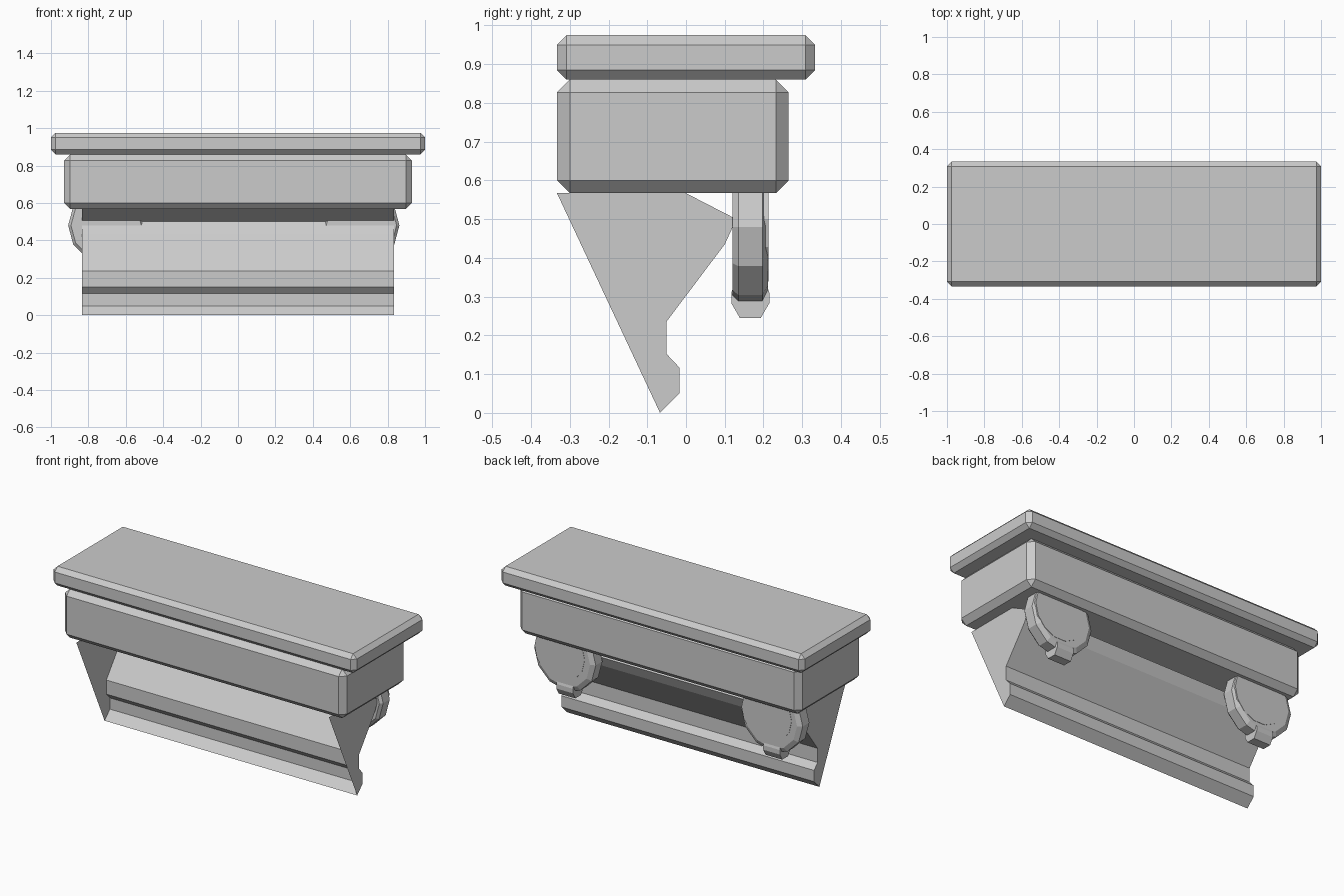
import bpy, bmesh, math

if "Cube" in bpy.data.objects:
    bpy.data.objects.remove(bpy.data.objects["Cube"])


def make_object(name, bm):
    bmesh.ops.recalc_face_normals(bm, faces=bm.faces)
    mesh = bpy.data.meshes.new(name)
    bm.to_mesh(mesh)
    bm.free()
    obj = bpy.data.objects.new(name, mesh)
    bpy.context.collection.objects.link(obj)
    return obj


def chamfered_box(name, lo, hi, chamfer):
    bm = bmesh.new()
    bmesh.ops.create_cube(bm, size=1)
    for v in bm.verts:
        v.co = [hi[i] if v.co[i] > 0 else lo[i] for i in range(3)]
    bmesh.ops.bevel(bm, geom=list(bm.edges), offset=chamfer, segments=1,
                    profile=0.5, affect='EDGES')
    return make_object(name, bm)


def extrude_x(name, profile, x0, x1, open_sides=()):
    """Sweep a (y, z) outline along x with end caps; skip the listed sides."""
    bm = bmesh.new()
    a = [bm.verts.new((x0, y, z)) for y, z in profile]
    b = [bm.verts.new((x1, y, z)) for y, z in profile]
    n = len(profile)
    for i in range(n):
        if i not in open_sides:
            j = (i + 1) % n
            bm.faces.new((a[i], a[j], b[j], b[i]))
    bm.faces.new(a)
    bm.faces.new(b)
    return make_object(name, bm)


def lathe_y(name, profile, cx, cz, sides, turn=0.0):
    """Revolve an (r, y) outline about the y axis; flat ends are capped."""
    bm = bmesh.new()
    rings = []
    for r, y in profile:
        rings.append([bm.verts.new((cx + r * math.cos(turn + math.tau * k / sides), y,
                                    cz + r * math.sin(turn + math.tau * k / sides)))
                      for k in range(sides)])
    for p, q in zip(rings, rings[1:]):
        for k in range(sides):
            m = (k + 1) % sides
            bm.faces.new((p[k], p[m], q[m], q[k]))
    bm.faces.new(rings[0])
    bm.faces.new(rings[-1])
    return make_object(name, bm)


# Top slab and the block below it
chamfered_box("top_slab", (-1, -0.333, 0.86), (1, 0.333, 0.975), 0.025)
chamfered_box("upper_block", (-0.93, -0.333, 0.567), (0.93, 0.265, 0.86), 0.033)

# Moulded shell, open at the front and under the block
shell = [(-0.333, 0.567), (0, 0.567), (0.13, 0.50), (0.10, 0.435), (-0.05, 0.236),
         (-0.05, 0.152), (-0.017, 0.117), (-0.017, 0.05), (-0.067, 0)]
extrude_x("moulded_shell", shell, -0.833, 0.833, open_sides=(0, 8))

# Rear rosettes: chamfered ring, round face plate and a bead at the bottom
ring = [(0.165, 0.12), (0.188, 0.12), (0.203, 0.135), (0.203, 0.197),
        (0.175, 0.211)]
plate = [(0.165, 0.135), (0.165, 0.213)]
bead = [(0.139, 0.245), (0.193, 0.245), (0.215, 0.283), (0.215, 0.31),
        (0.20, 0.36), (0.133, 0.36), (0.117, 0.31), (0.117, 0.283)]
for side, x in (("left", -0.705), ("right", 0.66)):
    lathe_y(side + "_rosette_ring", ring, x, 0.48, 12)
    lathe_y(side + "_rosette_plate", plate, x + 0.025, 0.50, 14)
    extrude_x(side + "_rosette_bead", bead, x - 0.065, x + 0.045)
